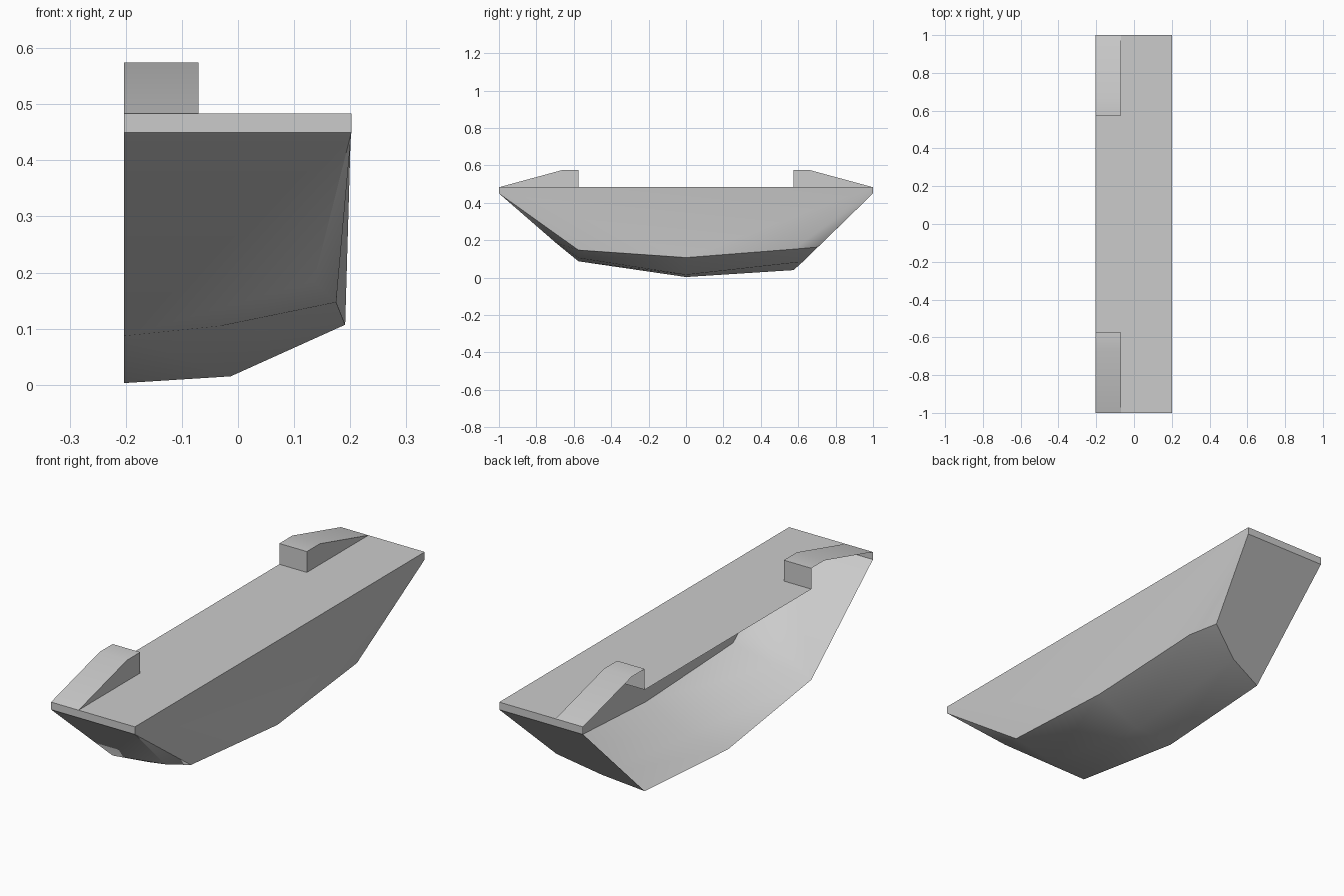
import bpy
import bmesh
from mathutils import Vector

if "Cube" in bpy.data.objects:
    bpy.data.objects.remove(bpy.data.objects["Cube"], do_unlink=True)

grey = bpy.data.materials.new("plain grey")
grey.use_nodes = True
COLOUR = (0.6, 0.6, 0.6, 1)
grey.diffuse_color = COLOUR
grey.node_tree.nodes["Principled BSDF"].inputs["Base Color"].default_value = COLOUR

INNER, OUTER, STEP = -0.203, 0.202, -0.07   # open side, outer side, riser wall
DECK, LIP, TOP = 0.483, 0.45, 0.574         # deck, end lip and riser heights
RISER = 0.575                               # inner end of each riser


def build(name, faces, inside):
    """Make a mesh from point loops, with faces turned away from inside."""
    bm = bmesh.new()
    for loop in faces:
        face = bm.faces.new([bm.verts.new(p) for p in loop])
        face.normal_update()
        if face.normal.dot(face.calc_center_median() - Vector(inside)) < 0:
            face.normal_flip()
    bmesh.ops.remove_doubles(bm, verts=bm.verts, dist=0.0005)
    mesh = bpy.data.meshes.new(name)
    bm.to_mesh(mesh)
    bm.free()
    mesh.materials.append(grey)
    obj = bpy.data.objects.new(name, mesh)
    bpy.context.collection.objects.link(obj)
    bpy.ops.object.select_all(action="DESELECT")
    obj.select_set(True)
    bpy.context.view_layer.objects.active = obj
    bpy.ops.object.shade_smooth_by_angle(angle=0.6)
    return obj


# Hull ribs, each from keel to chine
front_rib = [(INNER, -0.575, 0.087), (-0.03, -0.575, 0.105), (0.175, -0.575, 0.147)]
middle_rib = [(INNER, 0, 0.003), (-0.013, 0, 0.015), (0.191, 0, 0.107)]
back_rib = [(INNER, 0.575, 0.04), (-0.03, 0.625, 0.085), (0.172, 0.575, 0.152)]
front_cheek, back_cheek = (0.135, -0.695, 0.185), (0.132, 0.705, 0.163)


def end_corners(y):
    return (INNER, y, LIP), (OUTER, y, LIP), (OUTER, y, DECK), (INNER, y, DECK)


front, back = end_corners(-1), end_corners(1)
hull = [front, back]

# Bottom plating
for a, b in ((front_rib, middle_rib), (middle_rib, back_rib)):
    for i in range(2):
        hull.append([a[i], a[i + 1], b[i + 1]])
        hull.append([a[i], b[i + 1], b[i]])
hull.append([back_rib[1], back_cheek, back_rib[2]])

# Sloping ends and their corner facets
hull.append([front[0], front[1], front_cheek, front_rib[1], front_rib[0]])
hull.append([front_cheek, front_rib[2], front_rib[1]])
hull.append([front[1], front_rib[2], front_cheek])
hull.append([back[0], back[1], back_cheek, back_rib[1], back_rib[0]])
hull.append([back[1], back_rib[2], back_cheek])

# Outer side
hull.append([front[2], front[1], front_rib[2], middle_rib[2]])
hull.append([front[2], middle_rib[2], back[2]])
hull.append([back[2], middle_rib[2], back_rib[2], back[1]])
build("hull", hull, (-0.05, 0, 0.3))

# Deck, cut away below the risers
build("deck", [[(INNER, -RISER, DECK), (STEP, -RISER, DECK), (STEP, -1, DECK),
                (OUTER, -1, DECK), (OUTER, 1, DECK), (STEP, 1, DECK),
                (STEP, RISER, DECK), (INNER, RISER, DECK)]], (0, 0, 0))

# Ramped risers at both ends, open on the inner side
for name, s in (("front_riser", -1), ("back_riser", 1)):
    profile = [(RISER, DECK), (RISER, TOP), (0.665, TOP), (1, DECK)]
    near = [(INNER, s * y, z) for y, z in profile]
    wall = [(STEP, s * y, z) for y, z in profile]
    faces = [wall]
    for i in range(3):
        faces.append([near[i], near[i + 1], wall[i + 1], wall[i]])
    build(name, faces, (-0.14, s * 0.7, 0.5))
